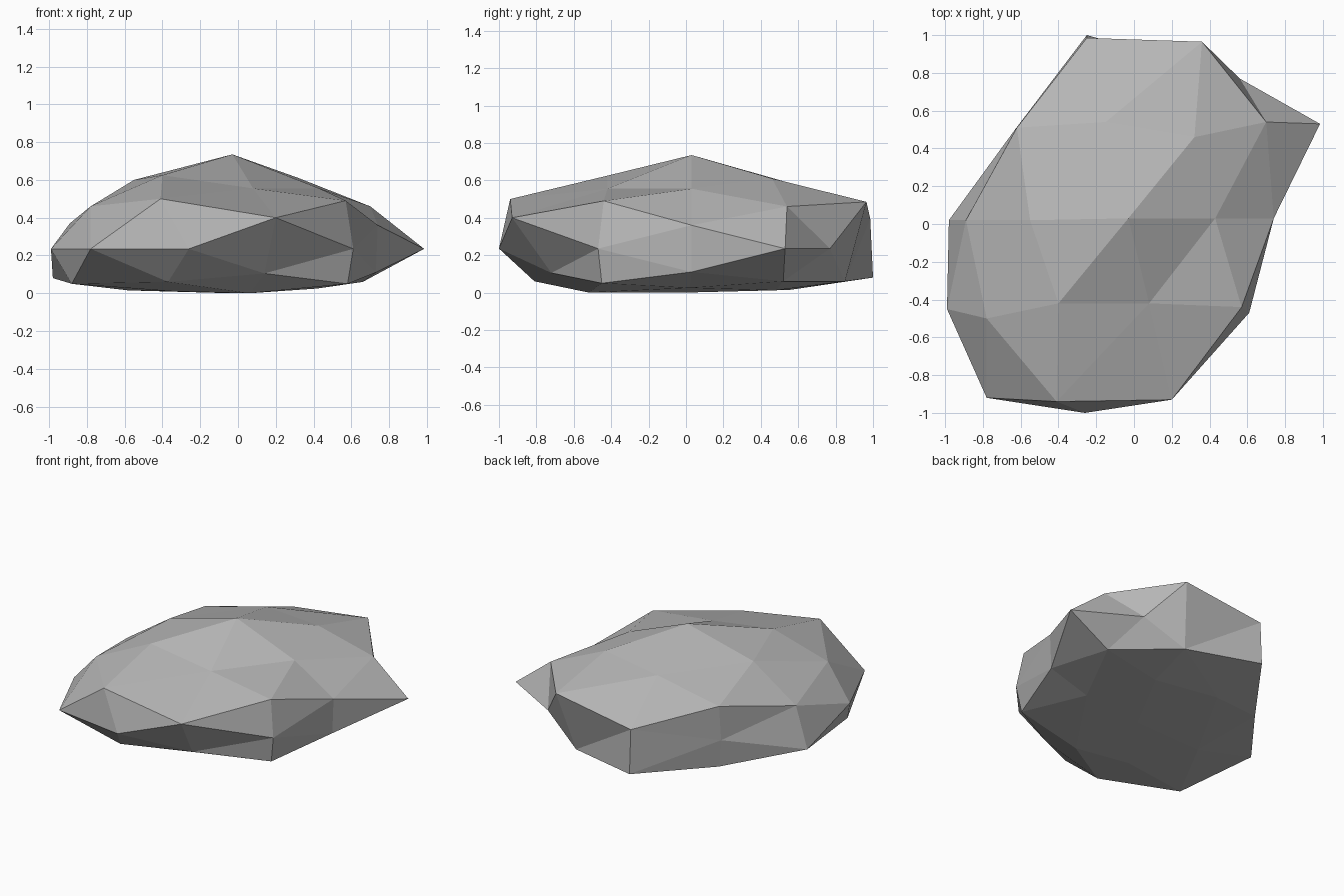
import bpy, bmesh
from mathutils import Vector

# Corner points of the boulder, grouped in rings from the summit down
crown = [(-.03, .03, .735), (-.55, .02, .60), (-.40, -.42, .625), (.08, -.42, .555),
         (.43, .03, .555), (.32, .46, .61), (-.15, .54, .59)]
shoulder = [(-.62, .51, .48), (-.89, .02, .37), (-.78, -.50, .46), (-.41, -.94, .50),
            (.20, -.93, .40), (.57, -.44, .49), (.74, .03, .36), (.70, .54, .46),
            (.36, .965, .485), (-.25, .985, .395)]
girdle = [(-.99, -.45, .235), (-.78, -.92, .235), (-.26, -1.0, .235), (.61, -.47, .235),
          (.985, .53, .235), (.56, .77, .235), (-.63, .50, .235)]
foot = [(-.88, -.58, .05), (-.37, -.81, .06), (.14, -.72, .105), (.58, -.45, .05),
        (.73, .03, .11), (.66, .52, .06), (.28, .85, .06), (-.25, 1.0, .08),
        (-.61, .50, .04), (-.98, .02, .08)]
base = [(-.58, -.04, .015), (-.34, -.46, .01), (.06, -.52, 0), (.42, .02, .025),
        (.22, .48, .012), (-.24, .56, .015), (-.03, 0, 0)]
points = [Vector(p) for p in crown + shoulder + girdle + foot + base]


def on_sphere(p):
    """Spread a point onto a unit ball so that neighbours can be joined."""
    z = p.z - .235
    return Vector((p.x / .88, p.y / .95, z * (2.0 if z > 0 else 3.0))).normalized()


# Join neighbours on the ball, then move each corner to its real place
bm = bmesh.new()
corners = [bm.verts.new(on_sphere(p)) for p in points]
bmesh.ops.convex_hull(bm, input=corners)
for v, p in zip(corners, points):
    v.co = p
bmesh.ops.recalc_face_normals(bm, faces=bm.faces[:])

mesh = bpy.data.meshes.new("boulder")
bm.to_mesh(mesh)
bm.free()
boulder = bpy.data.objects.new("boulder", mesh)
bpy.context.collection.objects.link(boulder)

# Plain grey stone
stone = bpy.data.materials.new("grey_stone")
stone.diffuse_color = (.47, .47, .47, 1)
mesh.materials.append(stone)
